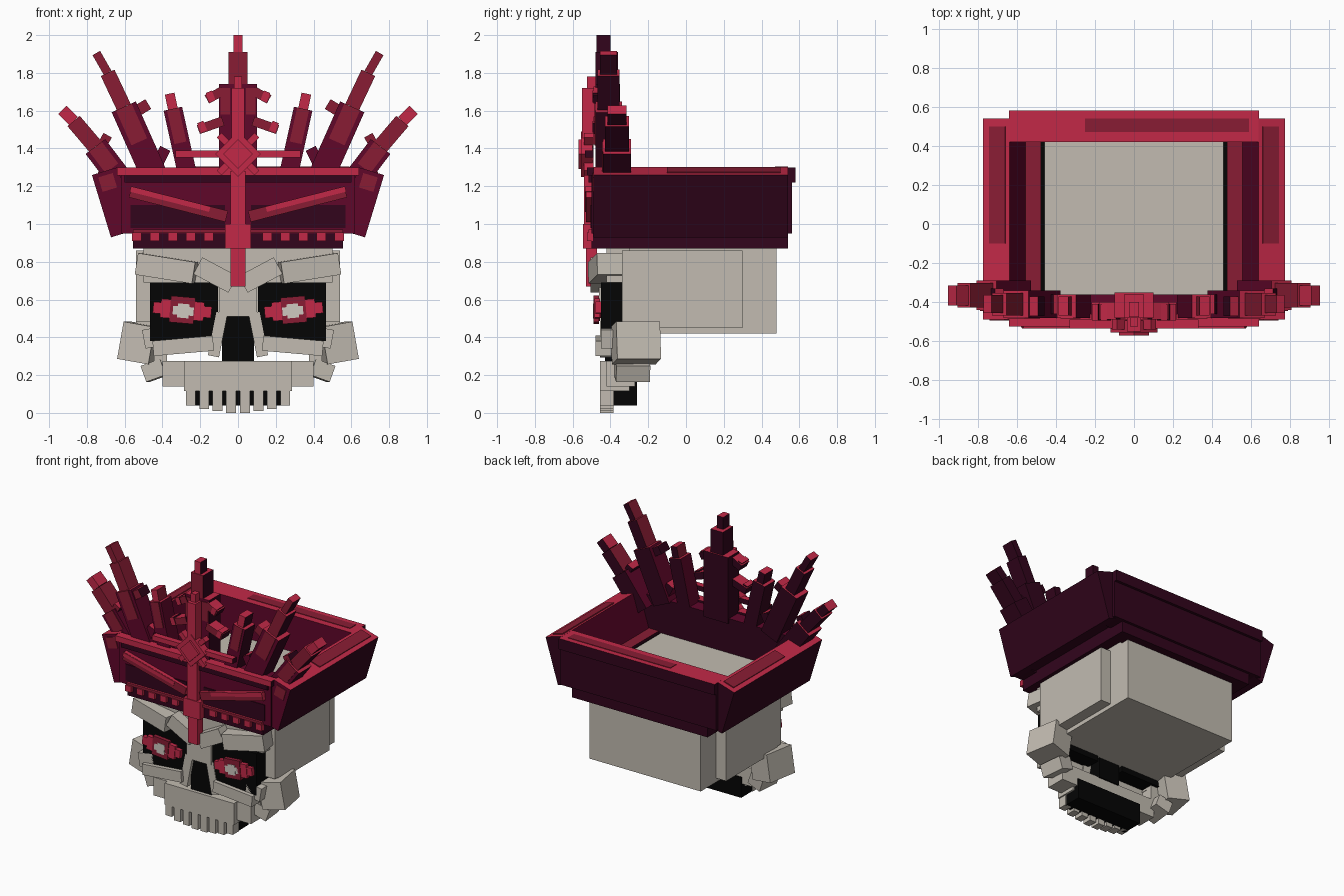
import bpy
import bmesh
from math import radians, atan2, degrees, hypot
from mathutils import Matrix

cube = bpy.data.objects.get("Cube")
if cube:
    bpy.data.objects.remove(cube)


def material(name, rgb):
    m = bpy.data.materials.new(name)
    m.use_nodes = True
    m.diffuse_color = (*rgb, 1)
    m.node_tree.nodes["Principled BSDF"].inputs["Base Color"].default_value = (*rgb, 1)
    return m


BONE = material("bone", (0.54, 0.5, 0.44))
PALE = material("pale_pupil", (0.62, 0.58, 0.53))
BLACK = material("socket_black", (0.0015, 0.0015, 0.0015))
CRIMSON = material("crimson", (0.54, 0.022, 0.064))
RUBY = material("ruby", (0.25, 0.012, 0.034))
WINE = material("wine", (0.115, 0.002, 0.023))
MAROON = material("maroon", (0.032, 0.0015, 0.0115))


def box(name, centre, size, mat, tilt=0, yaw=0, front=None, top=None, inner=None):
    """Tilted and yawed box; front, top and centre-facing sides may differ in colour."""
    bm = bmesh.new()
    bmesh.ops.create_cube(bm, size=1)
    bm.transform(Matrix.Translation(centre) @ Matrix.Rotation(radians(yaw), 4, 'Z')
                 @ Matrix.Rotation(radians(tilt), 4, 'Y') @ Matrix.Diagonal((*size, 1)))
    bm.normal_update()
    for f in bm.faces:
        if f.normal.z > 0.7:
            f.material_index = 2
        elif f.normal.y < -0.5:
            f.material_index = 1
        elif f.normal.x * centre[0] < 0 and abs(f.normal.x) > 0.5:
            f.material_index = 3
    mesh = bpy.data.meshes.new(name)
    bm.to_mesh(mesh)
    bm.free()
    for m in (mat, front or mat, top or mat, inner or mat):
        mesh.materials.append(m)
    bpy.context.collection.objects.link(bpy.data.objects.new(name, mesh))


def span(name, xs, ys, zs, mat, **kw):
    """Box given by its limits on each axis."""
    lims = (xs, ys, zs)
    box(name, [(a + b) / 2 for a, b in lims], [b - a for a, b in lims], mat, **kw)


def mid(name, half, ys, zs, mat, **kw):
    span(name, (-half, half), ys, zs, mat, **kw)


def pair(name, centre, size, mat, tilt=0, yaw=0, **kw):
    """Left box and its mirrored right twin."""
    x, y, z = centre
    box("left_" + name, (x, y, z), size, mat, tilt, yaw, **kw)
    box("right_" + name, (-x, y, z), size, mat, -tilt, -yaw, **kw)


def strut(name, a, b, width, ys, mat, **kw):
    """Pair of bars running from a to b in the front plane."""
    dx, dz = b[0] - a[0], b[1] - a[1]
    pair(name, ((a[0] + b[0]) / 2, sum(ys) / 2, (a[1] + b[1]) / 2),
         (width, ys[1] - ys[0], hypot(dx, dz)), mat, degrees(atan2(dx, dz)), **kw)


CROWN = dict(front=WINE, top=CRIMSON, inner=WINE)

# Cranium, with a dark liner where it meets the crown
mid("cranium", 0.457, (-0.36, 0.48), (0.42, 1.03), BONE)
mid("crown_liner", 0.476, (-0.375, 0.43), (0.9, 1.02), BLACK)
pair("temple", (0.49, 0, 0.655), (0.1, 0.6, 0.41), BONE)
pair("temple_front", (0.5, -0.31, 0.67), (0.08, 0.06, 0.38), BONE)
mid("forehead", 0.5, (-0.42, -0.3), (0.69, 0.88), BONE)

# Eye sockets, nose and brows
pair("eye_socket", (0.285, -0.35, 0.535), (0.36, 0.2, 0.31), BLACK)
mid("nose_cavity", 0.085, (-0.43, -0.26), (0.27, 0.53), BLACK)
mid("nose_bridge", 0.1, (-0.46, -0.34), (0.51, 0.7), BONE)
strut("nose_side", (0.085, 0.53), (0.13, 0.3), 0.06, (-0.455, -0.35), BONE)
pair("outer_brow", (0.375, -0.42, 0.765), (0.31, 0.15, 0.115), BONE, -9, 9)
pair("inner_brow", (0.12, -0.43, 0.73), (0.21, 0.15, 0.1), BONE, -28)

# Stepped glowing eyes
for i, (w, h) in enumerate(((0.31, 0.06), (0.23, 0.1), (0.13, 0.14))):
    pair(f"eye_step_{i}", (0.295, -0.465 - i * 0.005, 0.545), (w, 0.03, h),
         RUBY if i == 2 else CRIMSON, -5)
pair("pupil_wide", (0.29, -0.485, 0.54), (0.11, 0.01, 0.045), PALE, -5)
pair("pupil_tall", (0.29, -0.487, 0.54), (0.06, 0.01, 0.075), PALE, -5)

# Cheeks
pair("cheek_front", (0.29, -0.42, 0.355), (0.32, 0.12, 0.08), BONE, 5)
pair("cheek_upper", (0.44, -0.38, 0.4), (0.12, 0.14, 0.1), BONE, 10)
pair("cheek_outer", (0.52, -0.265, 0.37), (0.17, 0.235, 0.2), BONE, -10, 10)
pair("cheek_link", (0.41, -0.32, 0.31), (0.07, 0.1, 0.14), BONE)
pair("jaw_hinge", (0.44, -0.285, 0.225), (0.11, 0.18, 0.09), BONE, 20, 6)

# Upper jaw and teeth
mid("jaw_back", 0.4, (-0.42, -0.27), (0.14, 0.275), BONE)
mid("jaw_front", 0.285, (-0.455, -0.3), (0.115, 0.275), BONE)
mid("mouth", 0.27, (-0.42, -0.26), (0.04, 0.19), BLACK)
for i in range(4):
    low = (0, 0.01, 0.02, 0.04)[i]
    pair(f"tooth_{i}", (0.037 + 0.071 * i, -0.42, (low + 0.13) / 2),
         (0.052, 0.07, 0.13 - low), BONE)

# Crown walls and rim
mid("crown_back", 0.64, (0.42, 0.56), (0.95, 1.26), MAROON, **CROWN)
mid("crown_back_rim", 0.64, (0.42, 0.58), (1.22, 1.3), MAROON, **CROWN)
mid("crown_front", 0.62, (-0.5, -0.36), (0.95, 1.285), MAROON, front=WINE, top=WINE)
mid("crown_front_shadow", 0.6, (-0.515, -0.38), (1.22, 1.26), MAROON)
mid("crown_front_rim", 0.64, (-0.525, -0.46), (1.258, 1.3), MAROON, front=CRIMSON, top=CRIMSON)
pair("crown_side", (0.655, 0.025, 1.115), (0.142, 1.03, 0.345), MAROON, 17, **CROWN)
mid("band_front", 0.555, (-0.5, -0.36), (0.87, 1), MAROON)
mid("band_back", 0.555, (0.42, 0.54), (0.87, 1), MAROON)
pair("band_side", (0.515, 0.02, 0.955), (0.08, 1.0, 0.17), MAROON, top=RUBY)

# Darker plates on the wall tops, and patches on the front
span("back_rim_inlay", (-0.25, 0.59), (0.47, 0.54), (1.298, 1.304), RUBY)
pair("side_rim_inlay", (0.7, 0.2, 1.285), (0.085, 0.6, 0.008), RUBY, 17)
pair("front_inlay", (0.32, -0.502, 1.04), (0.5, 0.008, 0.12), MAROON)
pair("corner_inlay", (0.69, -0.491, 1.22), (0.08, 0.008, 0.08), RUBY, 17)

# Front trim
strut("sweep_bar", (0.06, 1.04), (0.57, 1.17), 0.06, (-0.53, -0.49), CRIMSON, front=RUBY)
strut("sweep_edge", (0.15, 1.078), (0.57, 1.185), 0.028, (-0.535, -0.49), CRIMSON)
mid("trim_bar", 0.555, (-0.515, -0.49), (0.952, 0.972), CRIMSON, front=RUBY)
for i in range(5):
    pair(f"stud_{i}", (0.155 + 0.095 * i, -0.508, 0.932), (0.05, 0.03, 0.045), CRIMSON)

# Central ornament
mid("nose_guard", 0.04, (-0.53, -0.47), (0.67, 0.88), CRIMSON)
mid("guard_block", 0.07, (-0.545, -0.48), (0.87, 1), CRIMSON)
mid("lower_stem", 0.04, (-0.54, -0.49), (1, 1.28), CRIMSON)
mid("upper_stem", 0.035, (-0.55, -0.47), (1.42, 1.72), CRIMSON)
mid("stem_cap", 0.02, (-0.525, -0.47), (1.7, 1.78), CRIMSON)
mid("cross_bar", 0.33, (-0.535, -0.49), (1.352, 1.388), MAROON, front=CRIMSON, top=CRIMSON)
box("star", (0, -0.525, 1.37), (0.17, 0.06, 0.17), CRIMSON, 45)
box("star_gem", (0, -0.56, 1.37), (0.11, 0.02, 0.11), CRIMSON, 45)
for lift in (-1, 1):
    strut(f"star_ray_{lift + 1}", (0.03, 1.37 + 0.03 * lift), (0.1, 1.37 + 0.1 * lift),
          0.035, (-0.54, -0.49), CRIMSON)

# Central spire with drooping barbs
mid("centre_spire", 0.1, (-0.48, -0.35), (1.25, 1.74), MAROON, **CROWN)
pair("centre_spire_inlay", (0.068, -0.481, 1.65), (0.05, 0.008, 0.14), RUBY)
mid("centre_spire_neck", 0.05, (-0.48, -0.36), (1.74, 1.91), MAROON, front=RUBY, top=CRIMSON)
mid("centre_spire_tip", 0.025, (-0.475, -0.4), (1.91, 2), MAROON, front=CRIMSON, top=CRIMSON)
for i, (x, z) in enumerate(((0.165, 1.66), (0.21, 1.5))):
    strut(f"barb_{i}", (0.08, z + 0.045), (x, z), 0.05, (-0.49, -0.4), MAROON,
          front=RUBY, top=CRIMSON)
    strut(f"barb_tip_{i}", (x - 0.03, z - 0.01), (x - 0.01, z + 0.04), 0.035,
          (-0.495, -0.41), MAROON, front=CRIMSON, top=CRIMSON)

# Side spires: (name, joints along the axis, widths, depth limits, front colours)
SPIRES = (
    ("inner", ((0.265, 1.25), (0.345, 1.61), (0.362, 1.69)), (0.1, 0.052),
     (-0.48, -0.36), (WINE, CRIMSON)),
    ("tall", ((0.44, 1.25), (0.605, 1.62), (0.69, 1.8), (0.75, 1.905)),
     (0.14, 0.08, 0.046), (-0.48, -0.34), (WINE, RUBY, RUBY)),
    ("outer", ((0.58, 1.18), (0.755, 1.41), (0.87, 1.545), (0.93, 1.605)),
     (0.13, 0.085, 0.062), (-0.44, -0.29), (WINE, RUBY, CRIMSON)),
)
for name, joints, widths, (y0, y1), fronts in SPIRES:
    for i, w in enumerate(widths):
        inset = 0.012 * i
        strut(f"{name}_spire_{i}", joints[i], joints[i + 1], w, (y0 + inset, y1 - inset),
              MAROON, front=fronts[i], top=CRIMSON, inner=(WINE, RUBY, RUBY)[i])
    (ax, az), (bx, bz) = joints[:2]
    strut(f"{name}_spire_inlay", ((ax + bx) / 2, (az + bz) / 2), (bx, bz), widths[0] * 0.65,
          (y0 - 0.005, y0 + 0.003), RUBY)

# Short spurs beside the side spires
strut("tall_spur", (0.565, 1.58), (0.475, 1.635), 0.06, (-0.47, -0.37), MAROON,
      front=RUBY, top=CRIMSON)
strut("inner_spur", (0.445, 1.28), (0.385, 1.4), 0.06, (-0.46, -0.36), MAROON, **CROWN)
strut("outer_spur", (0.74, 1.38), (0.69, 1.47), 0.05, (-0.43, -0.33), MAROON,
      front=RUBY, top=CRIMSON)
